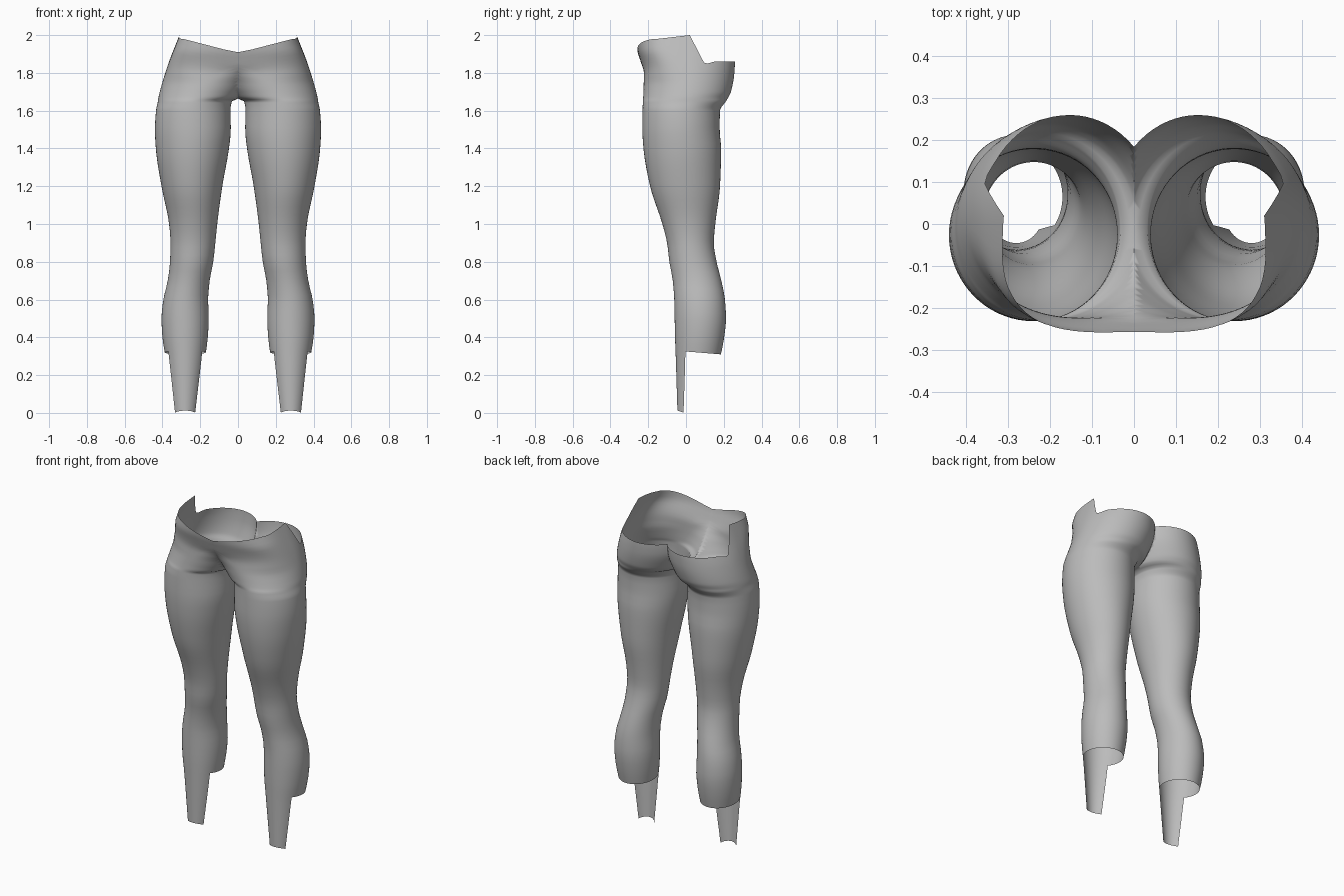
import bpy, bmesh, math

if "Cube" in bpy.data.objects:
    bpy.data.objects.remove(bpy.data.objects["Cube"])

# Half-body sections: height, outer x, inner x (front half), front y, back y, inner x (back half)
LEG = [
    (0.00, .345, .215, -.045, .105), (0.32, .388, .170, -.055, .187),
    (0.40, .400, .160, -.058, .202), (0.50, .405, .155, -.060, .212),
    (0.60, .395, .158, -.062, .206), (0.70, .372, .150, -.070, .187),
    (0.80, .360, .131, -.088, .162), (0.90, .357, .120, -.100, .147),
    (1.00, .365, .110, -.125, .155), (1.20, .405, .083, -.190, .180),
    (1.40, .435, .048, -.225, .186), (1.50, .440, .038, -.231, .178),
    (1.60, .434, .040, -.230, .180)]
HIP = [
    (1.650, .424, .032, -.228, .212, .032), (1.665, .422, -.004, -.227, .221, -.004),
    (1.700, .414, -.042, -.225, .238, -.022), (1.800, .385, -.150, -.223, .256, -.056),
    (1.860, .365, -.300, -.240, .259, -.060), (1.920, .342, -.342, -.258, .259, -.060),
    (2.000, .310, -.310, -.265, .259, -.060)]
ROWS = [r + (r[2],) for r in LEG] + HIP
COLS = 72


def clamp(v, a=0.0, b=1.0):
    return max(a, min(b, v))


def section(z):
    """Smooth monotone interpolation of the section table."""
    i = 0
    while i < len(ROWS) - 2 and z > ROWS[i + 1][0]:
        i += 1

    def slope(a, c):
        return (ROWS[a + 1][c] - ROWS[a][c]) / (ROWS[a + 1][0] - ROWS[a][0])

    def tangent(k, c):
        if k == 0 or k == len(ROWS) - 1:
            return slope(min(k, len(ROWS) - 2), c)
        s, t = slope(k - 1, c), slope(k, c)
        return 0 if s * t <= 0 else 2 * s * t / (s + t)

    h = ROWS[i + 1][0] - ROWS[i][0]
    t = clamp((z - ROWS[i][0]) / h)
    out = []
    for c in range(1, 6):
        p, q = ROWS[i][c], ROWS[i + 1][c]
        out.append(p * (1 + 2 * t) * (1 - t) ** 2 + h * tangent(i, c) * t * (1 - t) ** 2
                   + q * t * t * (3 - 2 * t) + h * tangent(i + 1, c) * t * t * (t - 1))
    return out


def point(k, z):
    """Surface point of column k at height z."""
    outer, inner_f, front, back, inner_b = section(z)
    a = 2 * math.pi * k / COLS
    c, s = math.cos(a), math.sin(a)
    inner = inner_f if s < 0 else inner_b
    power = 1.0
    if s < 0:  # the waist front is squarer than an ellipse
        power = 2 / (2 + 1.1 * clamp((z - 1.75) / 0.17))
    x = (outer + inner) / 2 + (outer - inner) / 2 * math.copysign(abs(c) ** power, c)
    y = (front + back) / 2 + (back - front) / 2 * math.copysign(abs(s) ** power, s)
    return x, y, z


def waist_height(x, y):
    """Upper hem: dips at the front, peaks at the hips, notched behind them."""
    if y < 0.02:
        return 1.91 + min(.07, .26 * max(abs(x) - .02, 0)) + .02 * clamp((y + .15) / .17)
    if y < 0.1:
        return 2.0 - .155 * (y - .02) / .08
    return 1.845 + .015 * clamp((y - .1) / .05)


def column_heights(k):
    top = 1.9
    for _ in range(12):
        x, y, _z = point(k, top)
        top = 0.5 * top + 0.5 * waist_height(x, y)
    y = point(k, .32)[1]
    hem = .325 - .015 * clamp(y / .185)
    zs = [hem + (1.6 - hem) * i / 30 for i in range(30)]
    zs += [1.6 + .1 * i / 12 for i in range(12)]
    zs += [1.7 + (top - 1.7) * i / 14 for i in range(15)]
    return zs


bm = bmesh.new()

# Leg and hip wall
grid = [[bm.verts.new(point(k, z)) for z in column_heights(k)] for k in range(COLS)]
for k in range(COLS):
    a, b = grid[k], grid[(k + 1) % COLS]
    for r in range(len(a) - 1):
        bm.faces.new((a[r], b[r], b[r + 1], a[r + 1]))

# Shin panel: only the front of the lower leg carries on to the ground
shin = [k for k in range(COLS) if point(k, .32)[1] < 0.004]
low = {}
for k in shin:
    y0 = point(k, 0)[1]
    foot = .012 * clamp((-.01 - y0) / .035)
    low[k] = [bm.verts.new(point(k, foot + (.325 - foot) * i / 8)) for i in range(8)] + [grid[k][0]]
for k in shin[:-1]:
    a, b = low[k], low[k + 1]
    for r in range(8):
        bm.faces.new((a[r], b[r], b[r + 1], a[r + 1]))

# Trim at the centre plane so both halves join at the crotch and seat
bmesh.ops.bisect_plane(bm, geom=bm.verts[:] + bm.edges[:] + bm.faces[:], dist=1e-5,
                       plane_co=(0, 0, 0), plane_no=(1, 0, 0), clear_inner=True)
mesh = bpy.data.meshes.new("leggings")
bm.to_mesh(mesh)
bm.free()

leggings = bpy.data.objects.new("leggings", mesh)
bpy.context.collection.objects.link(leggings)
mirror = leggings.modifiers.new("mirror", 'MIRROR')
mirror.use_clip = True
mirror.merge_threshold = 0.0005

grey = bpy.data.materials.new("plain grey")
grey.diffuse_color = (.5, .5, .5, 1)
grey.use_nodes = True
grey.node_tree.nodes["Principled BSDF"].inputs["Base Color"].default_value = grey.diffuse_color
mesh.materials.append(grey)

bpy.context.view_layer.objects.active = leggings
leggings.select_set(True)
bpy.ops.object.shade_smooth_by_angle(angle=math.radians(60))
